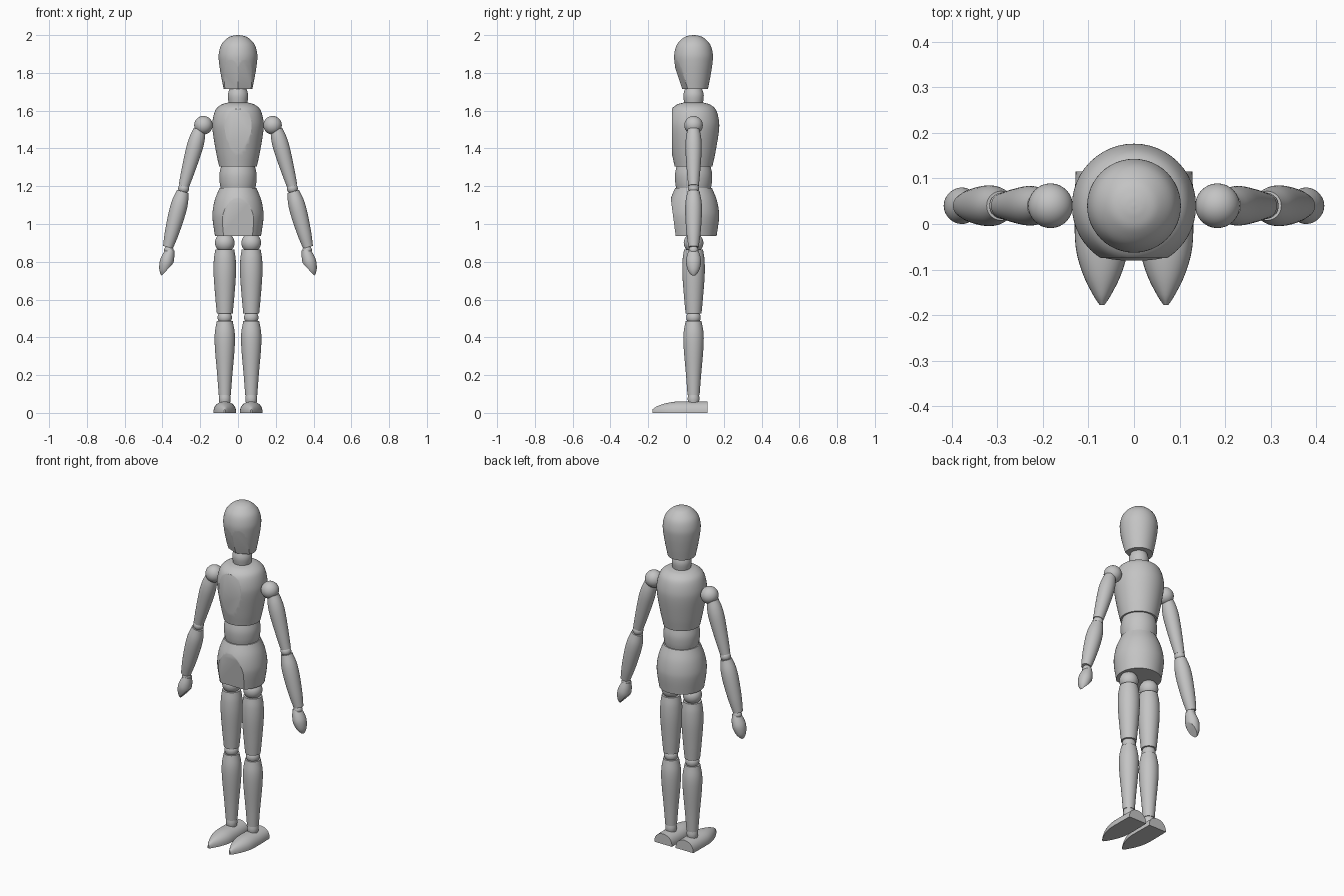
import bpy, bmesh, math
from mathutils import Vector

cube = bpy.data.objects.get("Cube")
if cube:
    bpy.data.objects.remove(cube)

AXIS_Y = 0.04   # the figure's centre line lies slightly behind the origin
SEGMENTS = 48

GREY = (0.55, 0.55, 0.55, 1)
grey = bpy.data.materials.new("plain grey")
grey.use_nodes = True
grey.diffuse_color = GREY
grey.node_tree.nodes["Principled BSDF"].inputs["Base Color"].default_value = GREY


def spline(points, steps=5):
    """Smooth curve through a few control points."""
    pts = [Vector(p) for p in points]
    pts = [2 * pts[0] - pts[1]] + pts + [2 * pts[-1] - pts[-2]]
    out = []
    for a, b, c, d in zip(pts, pts[1:], pts[2:], pts[3:]):
        for i in range(steps):
            t = i / steps
            out.append((2 * b + (c - a) * t + (2 * a - 5 * b + 4 * c - d) * t * t
                        + (3 * b - a - 3 * c + d) * t ** 3) / 2)
    return out + [pts[-2]]


def skin(bm, rings):
    """Join closed rings of points and cap both ends."""
    rows = [[bm.verts.new(p) for p in ring] for ring in rings]
    n = len(rows[0])
    for low, high in zip(rows, rows[1:]):
        for i in range(n):
            j = (i + 1) % n
            bm.faces.new((low[i], low[j], high[j], high[i]))
    bm.faces.new(rows[0][::-1])
    bm.faces.new(rows[-1])
    bmesh.ops.remove_doubles(bm, verts=bm.verts[:], dist=0.0003)


def finish(name, bm, cuts=()):
    """Slice flat facets off, then make a smooth shaded object."""
    for point, normal in cuts:
        geom = bm.verts[:] + bm.edges[:] + bm.faces[:]
        bmesh.ops.bisect_plane(bm, geom=geom, dist=1e-6, plane_co=point,
                               plane_no=normal, clear_outer=True)
        rim = [e for e in bm.edges if e.is_boundary]
        bmesh.ops.holes_fill(bm, edges=rim, sides=0)
    bmesh.ops.recalc_face_normals(bm, faces=bm.faces[:])
    for face in bm.faces:
        face.smooth = True
    mesh = bpy.data.meshes.new(name)
    bm.to_mesh(mesh)
    bm.free()
    mesh.set_sharp_from_angle(angle=math.radians(32))
    mesh.materials.append(grey)
    obj = bpy.data.objects.new(name, mesh)
    bpy.context.collection.objects.link(obj)
    return obj


def turned(name, profile, base=(0, AXIS_Y, 0), axis=(0, 0, 1), cuts=(), depth=1):
    """Lathe (radius, distance) points about an axis."""
    rotation = Vector((0, 0, 1)).rotation_difference(Vector(axis))
    rings = []
    for r, h in spline(profile):
        r = max(r, 0)
        ring = []
        for i in range(SEGMENTS):
            a = math.tau * i / SEGMENTS
            p = rotation @ Vector((r * math.cos(a), r * math.sin(a) * depth, h))
            ring.append(p + Vector(base))
        rings.append(ring)
    bm = bmesh.new()
    skin(bm, rings)
    return finish(name, bm, cuts)


def ball(name, centre, radius):
    bm = bmesh.new()
    bmesh.ops.create_uvsphere(bm, u_segments=32, v_segments=20, radius=radius)
    bmesh.ops.translate(bm, verts=bm.verts[:], vec=centre)
    return finish(name, bm)


# Head with two facets meeting along the middle of the face
brow = (0, -0.058, 1.83)
turned("head", [(0.076, 1.715), (0.089, 1.78), (0.1, 1.85), (0.102, 1.9), (0.088, 1.95),
                (0.055, 1.985), (0.025, 1.997), (0, 2.0)],
       cuts=[(brow, (s * 0.42, -1, -0.33)) for s in (-1, 1)])
turned("neck", [(0.048, 1.63), (0.054, 1.68), (0.044, 1.72)])

# Torso with flat breast and belly facets
turned("chest", [(0.1, 1.305), (0.116, 1.38), (0.134, 1.49), (0.134, 1.55),
                 (0.118, 1.605), (0.088, 1.632), (0.055, 1.642)],
       cuts=[((0, -0.075, 1.5), (0, -1, 0))])
turned("waist", [(0.09, 1.18), (0.097, 1.22), (0.098, 1.265), (0.088, 1.315)])
turned("pelvis", [(0.122, 0.937), (0.134, 1.02), (0.134, 1.07), (0.122, 1.13), (0.098, 1.19)],
       cuts=[((0, -0.08, 1.13), (0, -0.19, -0.025))])

for side, label in ((1, "left"), (-1, "right")):
    # Leg
    leg = (side * 0.07, AXIS_Y, 0)
    ball(label + "_hip", (leg[0], AXIS_Y, 0.9), 0.052)
    turned(label + "_thigh", [(0.042, 0.525), (0.05, 0.61), (0.059, 0.73),
                              (0.058, 0.81), (0.05, 0.865)], leg)
    ball(label + "_knee", (leg[0], AXIS_Y, 0.505), 0.038)
    turned(label + "_shin", [(0.032, 0.095), (0.04, 0.2), (0.052, 0.34),
                             (0.053, 0.42), (0.042, 0.487)], leg)
    turned(label + "_ankle", [(0.028, 0.05), (0.031, 0.075), (0.028, 0.1)], leg)

    # Foot: domed sections running from heel to toe
    stations = spline([(0.115, 0.058, 0.061), (0.03, 0.06, 0.061), (-0.05, 0.058, 0.06),
                       (-0.11, 0.042, 0.05), (-0.155, 0.02, 0.034), (-0.178, 0.005, 0.018)], 4)
    arc = [math.pi * i / 20 for i in range(21)]
    bm = bmesh.new()
    skin(bm, [[(leg[0] + w * math.cos(a), y, h * math.sin(a) ** 0.8 if 0 < a < 3.14 else 0)
               for a in arc] for y, w, h in stations])
    finish(label + "_foot", bm)

    # Arm
    def at(x, z):
        return Vector((side * x, AXIS_Y, z))

    ball(label + "_shoulder", at(0.183, 1.523), 0.049)
    upper = (at(0.287, 1.2) - at(0.203, 1.5)).normalized()
    turned(label + "_upper_arm", [(0.032, 0), (0.041, 0.05), (0.043, 0.11),
                                  (0.036, 0.22), (0.028, 0.31)], at(0.203, 1.5), upper)
    ball(label + "_elbow", at(0.288, 1.188), 0.029)
    fore = (at(0.37, 0.87) - at(0.29, 1.17)).normalized()
    turned(label + "_forearm", [(0.032, 0), (0.043, 0.06), (0.044, 0.13),
                                (0.037, 0.23), (0.027, 0.305)], at(0.292, 1.172), fore)
    ball(label + "_wrist", at(0.366, 0.862), 0.025)

    # Hand: teardrop with a flat palm
    reach = (at(0.4, 0.725) - at(0.358, 0.865)).normalized()
    turned(label + "_hand", [(0.022, 0), (0.033, 0.04), (0.036, 0.075),
                             (0.027, 0.115), (0.012, 0.14), (0, 0.147)],
           at(0.358, 0.865), reach, depth=1.1,
           cuts=[(at(0.336, 0.8), (side * -0.07, 0, -0.064))])
